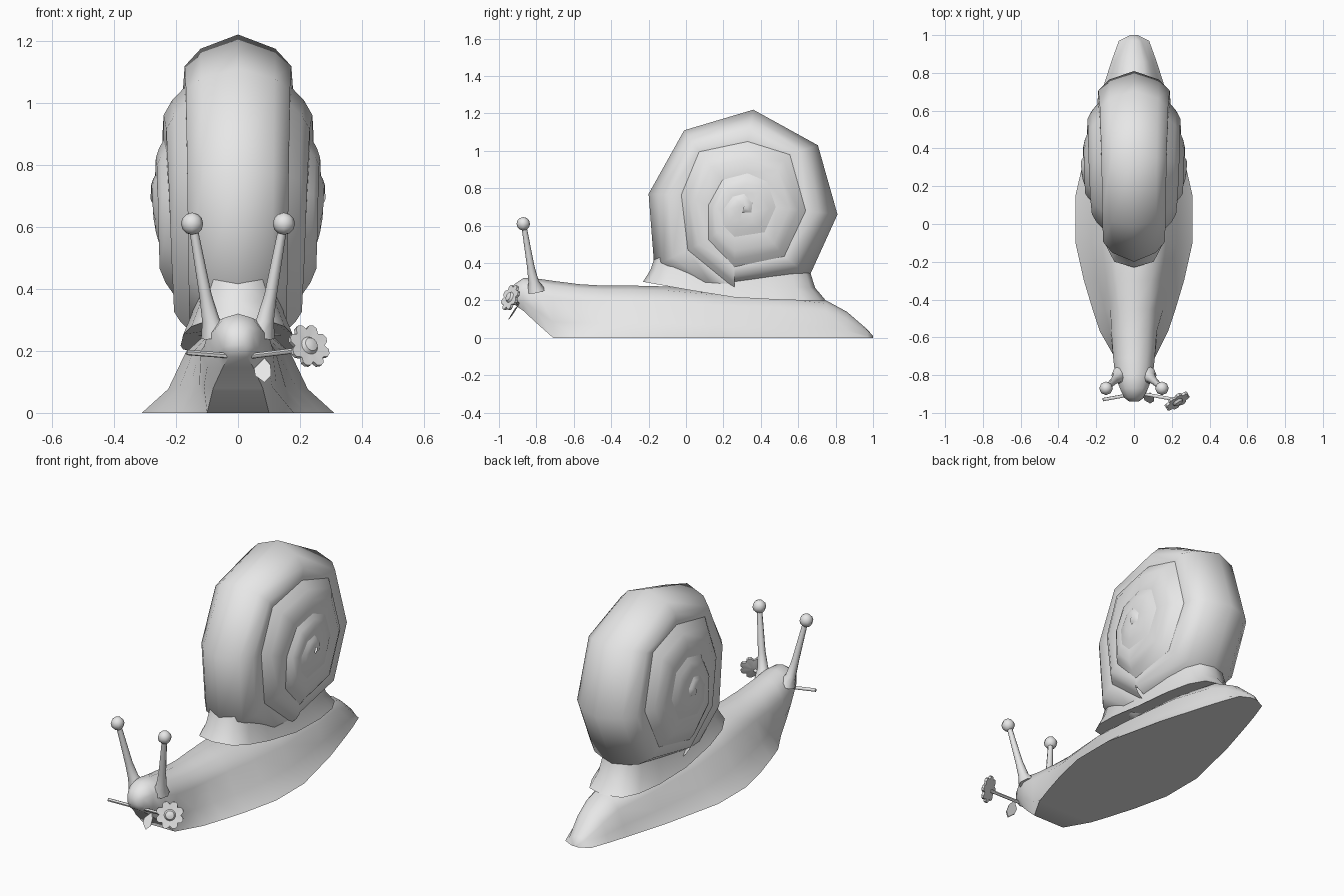
import bpy, bmesh, math
from mathutils import Vector

if "Cube" in bpy.data.objects:
    bpy.data.objects.remove(bpy.data.objects["Cube"])

grey = bpy.data.materials.new("plain_grey")
grey.diffuse_color = (0.8, 0.8, 0.8, 1)
grey.use_nodes = True
grey.node_tree.nodes["Principled BSDF"].inputs["Base Color"].default_value = grey.diffuse_color


def finish(name, bm, angle=None):
    """Turn a bmesh into a shaded object; angle=None smooths everything."""
    bmesh.ops.recalc_face_normals(bm, faces=bm.faces)
    me = bpy.data.meshes.new(name)
    bm.to_mesh(me)
    bm.free()
    me.materials.append(grey)
    ob = bpy.data.objects.new(name, me)
    bpy.context.collection.objects.link(ob)
    bpy.ops.object.select_all(action='DESELECT')
    ob.select_set(True)
    bpy.context.view_layer.objects.active = ob
    if angle is None:
        bpy.ops.object.shade_smooth()
    else:
        bpy.ops.object.shade_smooth_by_angle(angle=math.radians(angle))
    return ob


def loft(name, rows, closed=True, caps=True, angle=40):
    bm = bmesh.new()
    vs = [[bm.verts.new(p) for p in r] for r in rows]
    n = len(rows[0])
    for a, b in zip(vs, vs[1:]):
        for i in range(n if closed else n - 1):
            j = (i + 1) % n
            bm.faces.new((a[i], a[j], b[j], b[i]))
    if caps:
        bm.faces.new(vs[0])
        bm.faces.new(vs[-1])
    return finish(name, bm, angle)


def rod(name, stations, sides=8):
    """Tapered rod through (point, radius) stations."""
    rows = []
    axis = (Vector(stations[-1][0]) - Vector(stations[0][0])).normalized()
    u = axis.orthogonal().normalized()
    v = axis.cross(u)
    for p, r in stations:
        rows.append([Vector(p) + r * (u * math.cos(t) + v * math.sin(t))
                     for t in (2 * math.pi * i / sides for i in range(sides))])
    return loft(name, rows, angle=60)


# Body: y, bottom z, foot half width, middle half width, shoulder half width, top z
body = [
    (1.0, 0, .02, .015, .01, .01), (.97, 0, .08, .06, .04, .045),
    (.86, 0, .12, .10, .08, .14), (.75, 0, .155, .13, .10, .20),
    (.5, 0, .23, .18, .15, .23), (.15, 0, .31, .225, .175, .25),
    (-.10, 0, .31, .225, .17, .275), (-.30, 0, .265, .19, .145, .28),
    (-.45, 0, .22, .155, .125, .28), (-.57, 0, .18, .125, .12, .287),
    (-.71, 0, .10, .11, .11, .305), (-.80, .08, .08, .10, .10, .318),
    (-.87, .145, .05, .075, .075, .32), (-.92, .18, .03, .052, .05, .285),
    (-.94, .205, .015, .025, .022, .25)]
rows = []
for y, zb, w, m, s, zt in body:
    h = zt - zb
    half = [(w, zb), (m, zb + .28 * h), (s, zb + .70 * h), (.62 * s, zb + .92 * h)]
    rows.append([(x, y, z) for x, z in half] + [(0, y, zt)]
                + [(-x, y, z) for x, z in reversed(half)])
loft("body", rows, angle=45)

# Shell spiral seam, eight points to a turn, from the centre out (y, z)
seam = [(.30, .67), (.35, .67), (.355, .72), (.31, .77), (.25, .755), (.20, .685),
        (.205, .595), (.26, .54), (.42, .565), (.48, .70), (.435, .835), (.33, .88),
        (.195, .845), (.12, .71), (.12, .525), (.26, .38), (.525, .435), (.64, .68),
        (.555, .98), (.33, 1.05), (.07, .995), (-.025, .765), (.01, .47), (.26, .265),
        (.66, .33), (.81, .66), (.705, 1.03), (.36, 1.22), (-.01, 1.11), (-.20, .77),
        (-.17, .385), (.05, .24)]
seam = [Vector(p) for p in seam]
centre = Vector((.31, .705))


def depth(k):
    """Half width of the shell at spiral step k."""
    keys = [(-5, .285), (3, .28), (11, .265), (19, .24), (27, .172), (31, .155)]
    for (a, xa), (b, xb) in zip(keys, keys[1:]):
        if k <= b:
            return xa + (xb - xa) * (k - a) / (b - a)
    return keys[-1][1]


def inner(k):
    return seam[k - 8] if k >= 8 else centre


def pt(x, p):
    return (x, p.x, p.y)


# Side whorls: each strip rises from its outer seam to a shoulder, then runs flat
for side, label in ((1, "right"), (-1, "left")):
    rows = []
    for k in range(24):
        a, b, x = seam[k], inner(k), depth(k)
        xo = depth(k + 8)
        rows.append([pt(side * xo, a), pt(side * (xo + .6 * (x - xo)), a.lerp(b, .25)),
                     pt(side * x, a.lerp(b, .53)), pt(side * x, b)])
    ob = loft("shell_whorls_" + label, rows, closed=False, caps=False, angle=None)
    if (ob.data.polygons[40].normal.x > 0) != (side > 0):
        ob.data.flip_normals()

# Outer whorl with a rounded rim
rows = []
for k in range(23, 32):
    a, b, x = seam[k], inner(k), depth(k)
    d = (b - a).length
    e = min(.11, .6 * d)
    half = [pt(x, b), pt(x, a.lerp(b, e / d)), pt(.7 * x, a.lerp(b, .45 * e / d))]
    rows.append(half + [pt(0, a)] + [(-p[0], p[1], p[2]) for p in reversed(half)])
loft("shell_outer_whorl", rows, angle=75)

# Flared skirt where the shell meets the body


def skirt_z(y):
    keys = [(-.3, .31), (-.23, .30), (.05, .25), (.3, .21), (.8, .195)]
    for (a, za), (b, zb) in zip(keys, keys[1:]):
        if y <= b:
            return za + (zb - za) * (y - a) / (b - a)
    return .195


rows = []
for y0, y1, hw, lift in ((-.23, .75, .185, 0), (-.19, .69, .155, .07), (-.165, .665, .14, .15)):
    ring = []
    for i in range(16):
        t = 2 * math.pi * i / 16
        c, s = math.cos(t), math.sin(t)
        y = (y0 + y1) / 2 + (y1 - y0) / 2 * math.copysign(abs(c) ** .8, c)
        ring.append((hw * math.copysign(abs(s) ** .6, s), y, skirt_z(y) + lift))
    rows.append(ring)
loft("shell_skirt", rows, angle=50)

# Eye stalks with ball tips
for side, label in ((1, "right"), (-1, "left")):
    rod("eye_stalk_" + label, [((side * .07, -.80, .25), .05), ((side * .088, -.815, .30), .028),
                               ((side * .105, -.83, .38), .02), ((side * .143, -.865, .59), .014)])
    bm = bmesh.new()
    bmesh.ops.create_uvsphere(bm, u_segments=8, v_segments=6, radius=.036)
    bmesh.ops.translate(bm, verts=bm.verts, vec=(side * .148, -.87, .61))
    finish("eye_" + label, bm, 60)

# Flower stem held in the mouth
rod("flower_stem", [((-.165, -.93, .195), .009), ((0, -.90, .182), .009)], 6)
rod("flower_stem_front", [((0, -.89, .178), .009), ((.22, -.93, .205), .009)], 6)

# Flower head: scalloped disc with a domed middle
normal = Vector((.5, -.78, .36)).normalized()
u = normal.cross(Vector((0, 0, 1))).normalized()
v = normal.cross(u)
mid = Vector((.228, -.937, .215))
rows = []
for scale, off in ((.25, -.014), (1, -.006), (1, .008), (.4, .006), (.3, .018), (.1, .022)):
    ring = []
    for i in range(32):
        t = 2 * math.pi * i / 32
        r = .074 * scale
        if scale == 1:
            r *= (.76, .95, 1.0, .95)[i % 4]
        ring.append(mid + r * (u * math.cos(t) + v * math.sin(t)) + normal * off)
    rows.append(ring)
loft("flower_head", rows, angle=40)

# Leaf below the stem
outline = [(.085, -.895, .178), (.052, -.915, .145), (.055, -.93, .122), (.085, -.947, .10),
           (.107, -.935, .122), (.105, -.915, .155)]
rows = [[(x, y + o, z + o * .5) for x, y, z in outline] for o in (-.003, .003)]
loft("leaf", rows, angle=30)
